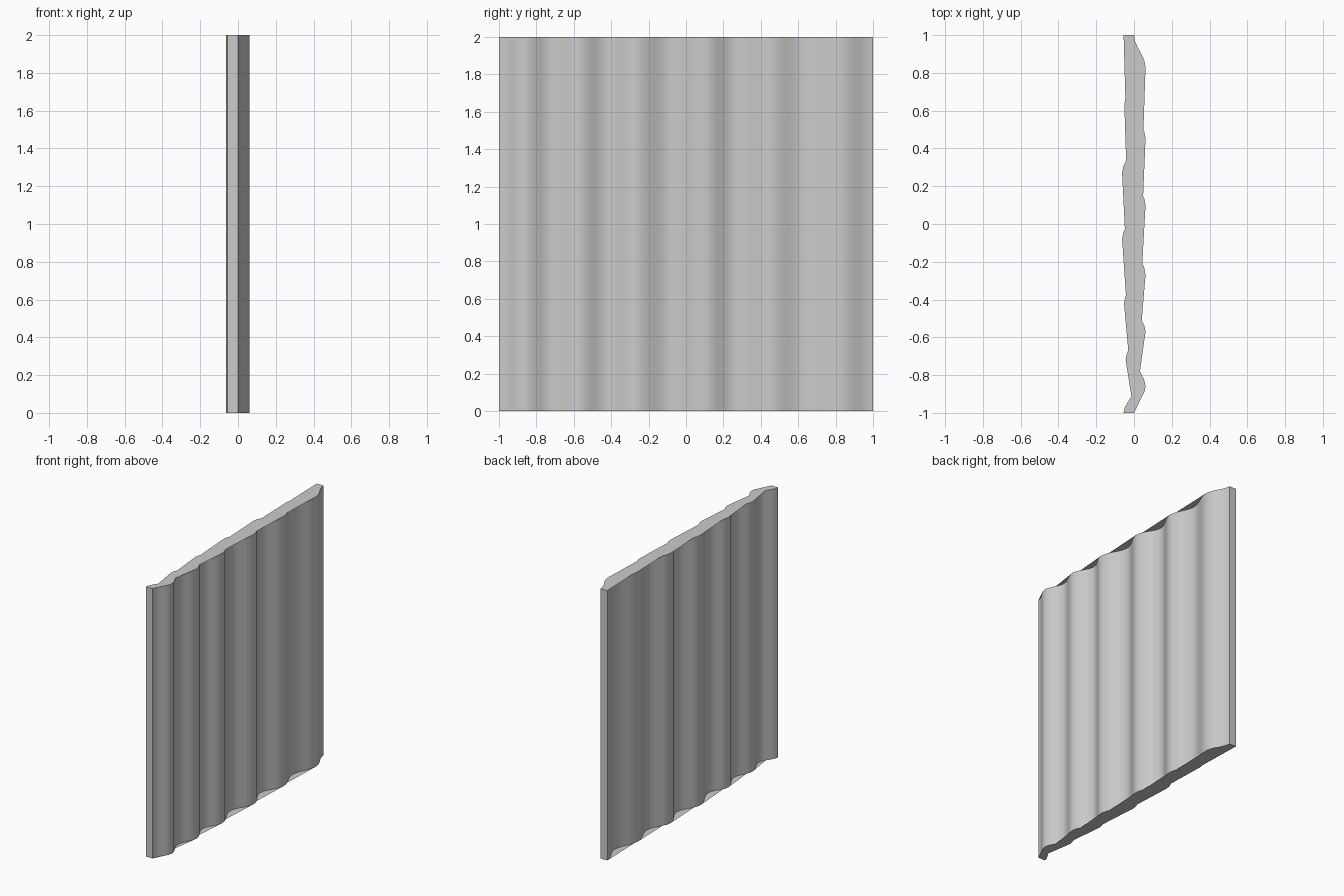
import bpy, bmesh, math

if "Cube" in bpy.data.objects:
    bpy.data.objects.remove(bpy.data.objects["Cube"])

HEIGHT = 2.0
THICK = 0.055
STEPS = 5

# Crest and valley positions of the folds: (y, x of the right-hand surface)
folds = [(-1.0, 0.0), (-0.86, 0.061), (-0.72, 0.011), (-0.57, 0.061),
         (-0.42, 0.002), (-0.27, 0.061), (-0.08, -0.008), (0.10, 0.061),
         (0.27, -0.008), (0.45, 0.061), (0.63, 0.004), (0.83, 0.061),
         (1.0, 0.0)]


def wave(points):
    """Ease between crests and valleys with half cosines."""
    out = [points[0]]
    for (y0, x0), (y1, x1) in zip(points, points[1:]):
        for i in range(1, STEPS + 1):
            t = i / STEPS
            ease = (1 - math.cos(math.pi * t)) / 2
            out.append((y0 + (y1 - y0) * t, x0 + (x1 - x0) * ease))
    return out


# Closed cross-section, starting at the front right corner
right = [(x, y) for y, x in wave(folds)]
left = [(x - THICK, y) for x, y in reversed(right)]
outline = right + left
n = len(outline)

bm = bmesh.new()
low = [bm.verts.new((x, y, 0)) for x, y in outline]
high = [bm.verts.new((x, y, HEIGHT)) for x, y in outline]

# Folded walls
for i in range(n):
    j = (i + 1) % n
    bm.faces.new((low[i], low[j], high[j], high[i])).smooth = True

# Top and bottom caps fan out from the front right corner and bridge the folds
for i in range(1, n - 1):
    bm.faces.new((high[0], high[i], high[i + 1]))
    bm.faces.new((low[0], low[i + 1], low[i]))

mesh = bpy.data.meshes.new("curtain_panel")
bm.to_mesh(mesh)
bm.free()
panel = bpy.data.objects.new("curtain_panel", mesh)
bpy.context.collection.objects.link(panel)

# Soft folds, crisp ends
bpy.context.view_layer.objects.active = panel
panel.select_set(True)
bpy.ops.object.shade_smooth_by_angle(angle=math.radians(35))
